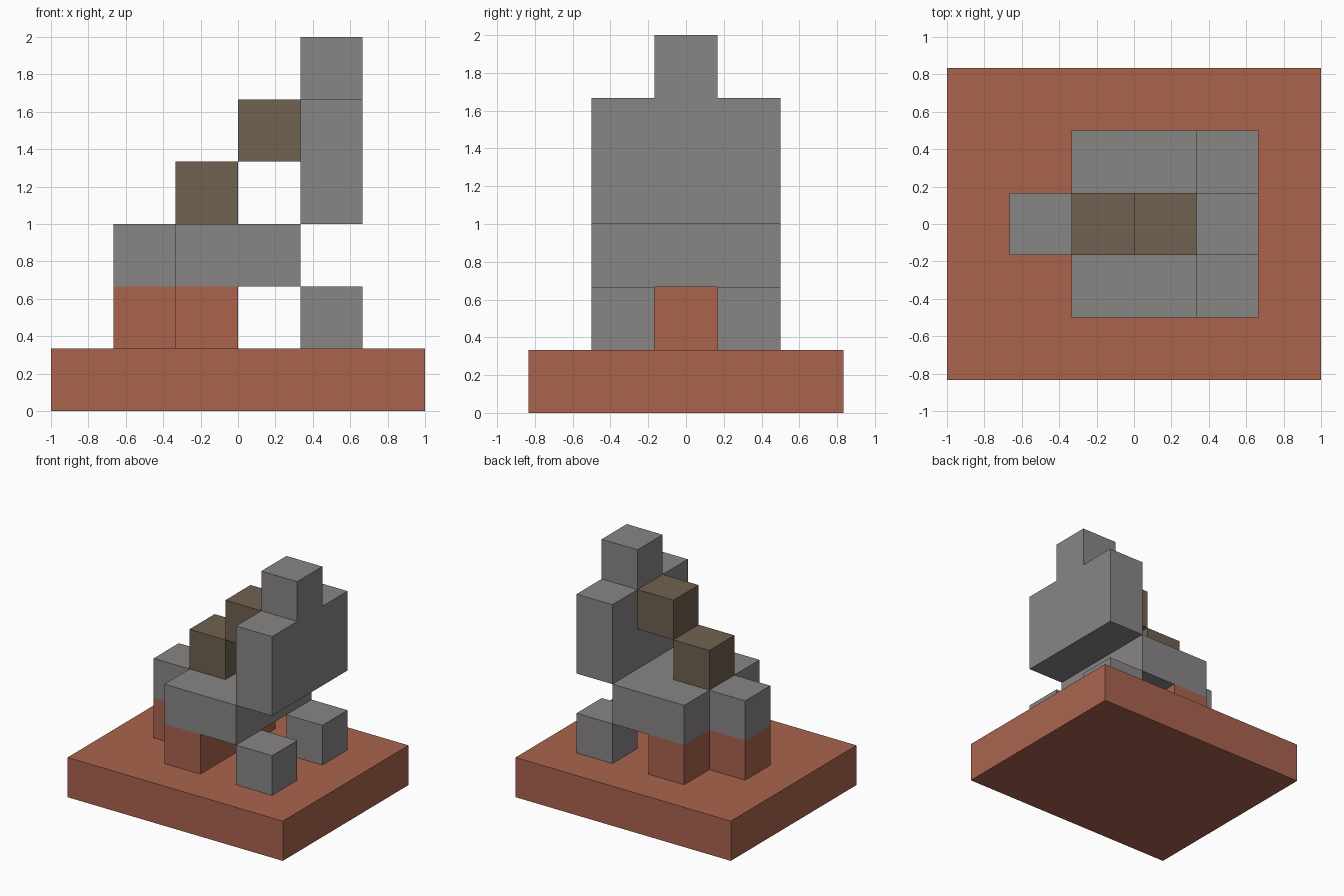
import bpy

cube = bpy.data.objects.get("Cube")
if cube:
    bpy.data.objects.remove(cube, do_unlink=True)

U = 1 / 3  # edge of one block


def material(name, rgb):
    mat = bpy.data.materials.new(name)
    mat.use_nodes = True
    mat.diffuse_color = (*rgb, 1)
    mat.node_tree.nodes["Principled BSDF"].inputs["Base Color"].default_value = (*rgb, 1)
    return mat


terracotta = material("terracotta", (0.40, 0.127, 0.076))
grey = material("stone grey", (0.25, 0.235, 0.235))
brown = material("earth brown", (0.162, 0.122, 0.08))


def box(name, x, y, z, mat):
    """Box from (low, high) ranges counted in blocks."""
    spans = (x, y, z)
    bpy.ops.mesh.primitive_cube_add(size=1, location=[U * (a + b) / 2 for a, b in spans])
    ob = bpy.context.object
    ob.name = name
    ob.scale = [U * (b - a) for a, b in spans]
    bpy.ops.object.transform_apply(location=False, rotation=False, scale=True)
    ob.data.materials.append(mat)
    return ob


mid, wide = (-0.5, 0.5), (-1.5, 1.5)

# Base and its raised supports
box("base_plate", (-3, 3), (-2.5, 2.5), (0, 1), terracotta)
box("front_support", (-2, -1), mid, (1, 2), terracotta)
box("cross_support", (-1, 0), wide, (1, 2), terracotta)

# Grey platform with its projecting step
box("platform", (-1, 1), wide, (2, 3), grey)
box("platform_step", (-2, -1), mid, (2, 3), grey)

# Pair of loose feet
for side, y in (("right", (-1.5, -0.5)), ("left", (0.5, 1.5))):
    box(side + "_foot", (1, 2), y, (1, 2), grey)

# Brown stair blocks
for i in range(2):
    box("stair_" + ("lower", "upper")[i], (i - 1, i), mid, (3 + i, 4 + i), brown)

# Upright back wall with top block
box("back_wall", (1, 2), wide, (3, 5), grey)
box("top_block", (1, 2), mid, (5, 6), grey)
